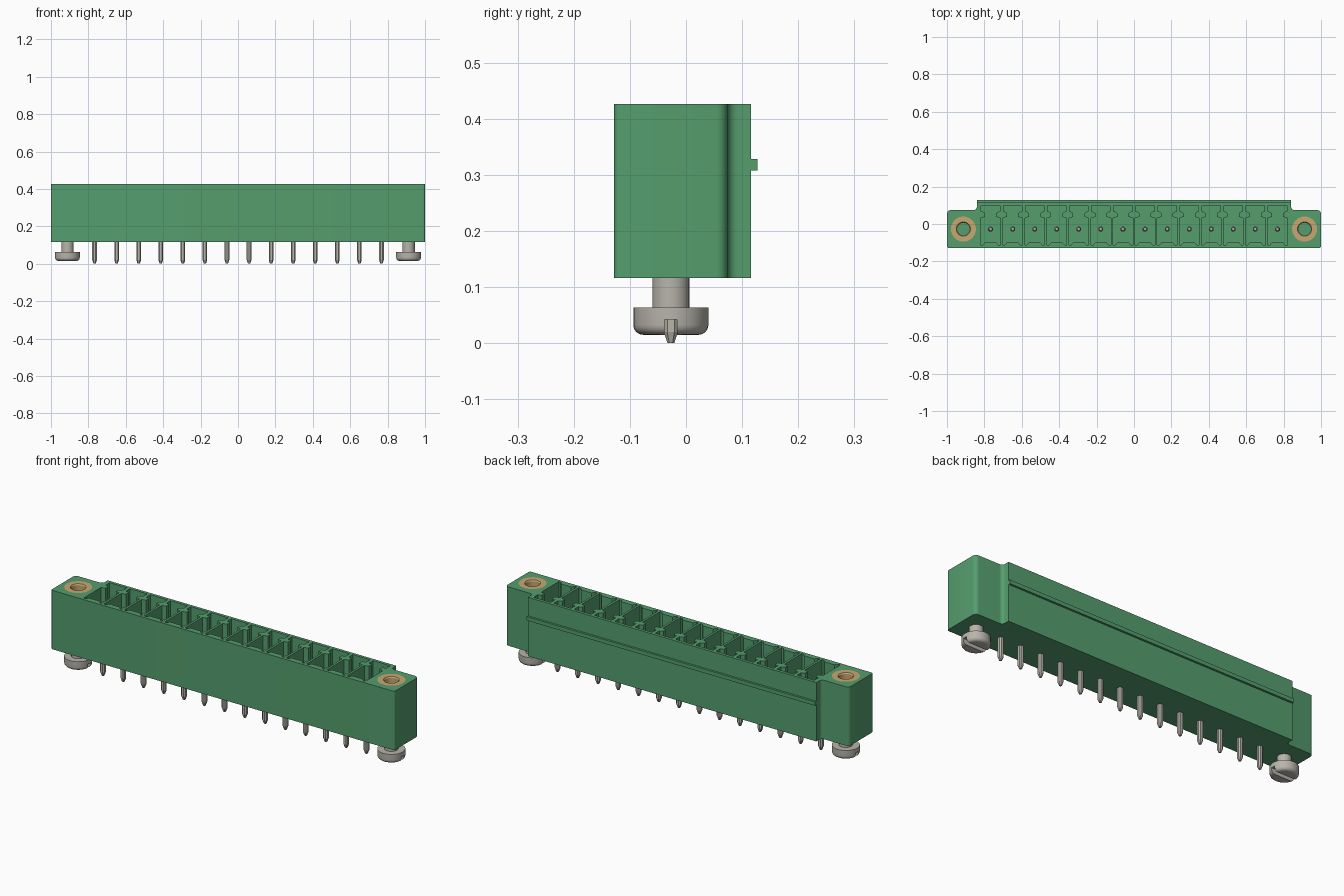
import bpy, bmesh, math
from mathutils import Vector, Matrix

cube = bpy.data.objects.get("Cube")
if cube:
    bpy.data.objects.remove(cube, do_unlink=True)

BOTTOM, TOP = 0.116, 0.426
PIN_Y, PITCH, COUNT = -0.027, 0.118, 14
SCREW_X = 0.912


def material(name, colour, metallic=0.0):
    m = bpy.data.materials.new(name)
    m.use_nodes = True
    m.diffuse_color = (*colour, 1)
    m.node_tree.nodes["Principled BSDF"].inputs["Base Color"].default_value = (*colour, 1)
    return m


green = material("green plastic", (0.09, 0.34, 0.155))
brass = material("brass", (0.57, 0.39, 0.17))
grey = material("tinned metal", (0.48, 0.46, 0.41))


def add_prism(bm, pts, z0, z1):
    """Vertical prism over a plan outline."""
    low = [bm.verts.new((x, y, z0)) for x, y in pts]
    high = [bm.verts.new((x, y, z1)) for x, y in pts]
    n = len(pts)
    bm.faces.new(low[::-1])
    bm.faces.new(high)
    for i in range(n):
        j = (i + 1) % n
        bm.faces.new((low[i], low[j], high[j], high[i]))


def make(name, bm, mat):
    bmesh.ops.recalc_face_normals(bm, faces=bm.faces)
    me = bpy.data.meshes.new(name)
    bm.to_mesh(me)
    bm.free()
    ob = bpy.data.objects.new(name, me)
    bpy.context.collection.objects.link(ob)
    me.materials.append(mat)
    return ob


def smooth(ob):
    bpy.ops.object.select_all(action='DESELECT')
    ob.select_set(True)
    bpy.context.view_layer.objects.active = ob
    bpy.ops.object.shade_smooth_by_angle(angle=math.radians(32))


def cut(ob, cutter):
    """Subtract the cutter, bake the result and drop the cutter."""
    cutter.hide_render = True
    mod = ob.modifiers.new("cut", 'BOOLEAN')
    mod.operation, mod.solver, mod.object = 'DIFFERENCE', 'EXACT', cutter
    dg = bpy.context.evaluated_depsgraph_get()
    baked = bpy.data.meshes.new_from_object(ob.evaluated_get(dg))
    ob.modifiers.clear()
    ob.data = baked
    bpy.data.objects.remove(cutter, do_unlink=True)


def filleted(corners, steps=6):
    """Outline whose (x, y, radius) corners are rounded."""
    out = []
    for i, (x, y, r) in enumerate(corners):
        p = Vector((x, y))
        if not r:
            out.append((x, y))
            continue
        u = (Vector(corners[i - 1][:2]) - p).normalized() * r
        v = (Vector(corners[(i + 1) % len(corners)][:2]) - p).normalized() * r
        for k in range(steps + 1):
            a = math.pi / 2 * k / steps
            q = p + u * (1 - math.sin(a)) + v * (1 - math.cos(a))
            out.append((q.x, q.y))
    return out


def circle(cx, cy, r, n=32):
    return [(cx + r * math.cos(2 * math.pi * i / n), cy + r * math.sin(2 * math.pi * i / n))
            for i in range(n)]


def lathe(name, profile, x, mat, closed=False):
    """Spin an (r, z) profile about a vertical axis."""
    bm = bmesh.new()
    vs = [bm.verts.new((x + r, PIN_Y, z)) for r, z in profile]
    es = [bm.edges.new(p) for p in zip(vs, vs[1:])]
    if closed:
        es.append(bm.edges.new((vs[-1], vs[0])))
    bmesh.ops.spin(bm, geom=vs + es, cent=(x, PIN_Y, 0), axis=(0, 0, 1),
                   angle=2 * math.pi, steps=32, use_merge=True)
    bmesh.ops.remove_doubles(bm, verts=bm.verts, dist=1e-5)
    return make(name, bm, mat)


# Housing with a mounting ear at each end
half = [(1, -0.128, 0.01), (1, 0.074, 0.02), (0.84, 0.074, 0.018), (0.84, 0.116, 0)]
outline = half + [(-x, y, r) for x, y, r in reversed(half)]
bm = bmesh.new()
add_prism(bm, filleted(outline), BOTTOM, TOP)
housing = make("housing", bm, green)

# Keyed contact pockets and insert bores
pin_xs = [(i - (COUNT - 1) / 2) * PITCH for i in range(COUNT)]
side = [(0.03, -0.098), (0.042, -0.113), (0.053, -0.113), (0.053, 0.032), (0.03, 0.038),
        (0.03, 0.058), (0.042, 0.066), (0.05, 0.066), (0.05, 0.1)]
pocket = side + [(-x, y) for x, y in reversed(side)]
bm = bmesh.new()
for px in pin_xs:
    add_prism(bm, [(px + x, y) for x, y in pocket], 0.18, TOP + 0.05)
for s in (-1, 1):
    add_prism(bm, circle(s * SCREW_X, PIN_Y, 0.067), 0.26, TOP + 0.05)
cut(housing, make("pocket_cutter", bm, green))
smooth(housing)

# Latching rail along the back
bm = bmesh.new()
add_prism(bm, [(-0.84, 0.114), (0.84, 0.114), (0.84, 0.127), (-0.84, 0.127)], 0.308, 0.328)
make("back_rail", bm, green)

# Contact pins with chamfered corners and tapered ends
for i, px in enumerate(pin_xs):
    bm = bmesh.new()
    rings = []
    for z, h in ((0, 0.006), (0.02, 0.0125), (0.365, 0.0125), (0.385, 0.007)):
        c = h * 0.5
        plan = [(h, -c), (h, c), (c, h), (-c, h), (-h, c), (-h, -c), (-c, -h), (c, -h)]
        rings.append([bm.verts.new((px + x, PIN_Y + y, z)) for x, y in plan])
    for a, b in zip(rings, rings[1:]):
        for k in range(8):
            j = (k + 1) % 8
            bm.faces.new((a[k], a[j], b[j], b[k]))
    bm.faces.new(rings[0][::-1])
    bm.faces.new(rings[-1])
    make(f"contact_pin_{i + 1}", bm, grey)

# Threaded inserts and slotted screws in the ears
for label, s in (("left", 1), ("right", -1)):
    x = s * SCREW_X
    insert = lathe(f"{label}_insert", [(0.067, 0.26), (0.067, TOP), (0.038, TOP),
                                       (0.034, TOP - 0.006), (0.034, 0.26)], x, brass, True)
    smooth(insert)
    rim = [(0.049 + 0.018 * math.sin(a), 0.033 - 0.018 * math.cos(a))
           for a in (math.pi / 2 * k / 6 for k in range(7))]
    screw = lathe(f"{label}_screw", [(0, 0.015)] + rim + [(0.067, 0.064), (0.033, 0.064),
                                                         (0.033, 0.13), (0, 0.13)], x, grey)
    bm = bmesh.new()
    bmesh.ops.create_cube(bm, size=1, matrix=Matrix.Translation((x, PIN_Y, 0.021))
                          @ Matrix.Diagonal((0.2, 0.022, 0.042, 1)))
    cut(screw, make("slot_cutter", bm, grey))
    smooth(screw)
